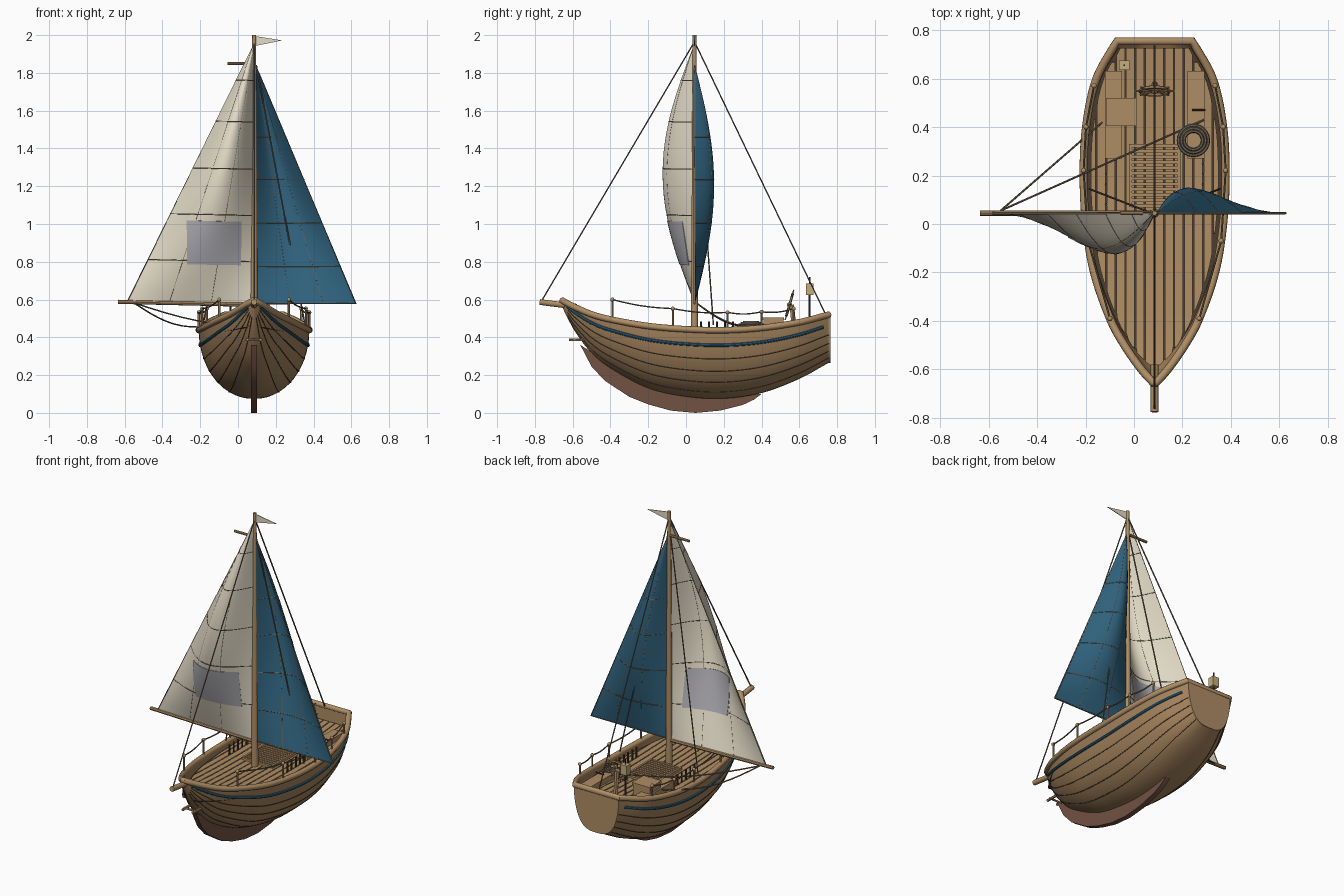
import bpy, bmesh
from math import sin, cos, pi, acos, radians
from mathutils import Vector, Matrix

if "Cube" in bpy.data.objects:
    bpy.data.objects.remove(bpy.data.objects["Cube"])

CX, MY = 0.085, 0.045          # hull centre line, mast position


def mat(name, r, g, b):
    m = bpy.data.materials.new(name)
    m.diffuse_color = (r, g, b, 1)
    m.use_nodes = True
    m.node_tree.nodes["Principled BSDF"].inputs["Base Color"].default_value = m.diffuse_color
    return m


HULL = mat("hull_wood", .36, .22, .105)
WOOD = mat("light_wood", .43, .27, .13)
DARK = mat("dark_wood", .07, .045, .028)
KEEL = mat("keel_wood", .17, .085, .055)
ROPE = mat("rope", .16, .13, .09)
SAIL = mat("canvas", .77, .71, .57)
BLUE = mat("blue", .03, .125, .21)
PATCH = mat("grey_cloth", .42, .41, .44)
BRASS = mat("lantern_brass", .55, .42, .2)


def finish(name, bm, material):
    bmesh.ops.remove_doubles(bm, verts=bm.verts, dist=1e-5)
    bmesh.ops.recalc_face_normals(bm, faces=bm.faces)
    me = bpy.data.meshes.new(name)
    bm.to_mesh(me)
    bm.free()
    me.materials.append(material)
    ob = bpy.data.objects.new(name, me)
    bpy.context.collection.objects.link(ob)
    return ob


def grid(name, rows, material, thick=0, offset=0):
    bm = bmesh.new()
    vs = [[bm.verts.new(p) for p in r] for r in rows]
    for a, b in zip(vs, vs[1:]):
        for i in range(len(a) - 1):
            bm.faces.new((a[i], a[i + 1], b[i + 1], b[i]))
    ob = finish(name, bm, material)
    if thick:
        m = ob.modifiers.new("thickness", 'SOLIDIFY')
        m.thickness, m.offset = thick, offset
    return ob


def box(name, lo, hi, material):
    lo, hi = Vector(lo), Vector(hi)
    bm = bmesh.new()
    bmesh.ops.create_cube(bm, size=1, matrix=Matrix.Translation((lo + hi) / 2) @ Matrix.Diagonal((*(hi - lo), 1)))
    return finish(name, bm, material)


def prism(name, pts, axis, w, material):
    # flat outline, pushed w both ways along axis
    bm = bmesh.new()
    d = Vector(axis) * w
    f = bm.faces.new([bm.verts.new(Vector(p) - d) for p in pts])
    g = bmesh.ops.extrude_face_region(bm, geom=[f])
    bmesh.ops.translate(bm, vec=d * 2, verts=[v for v in g["geom"] if isinstance(v, bmesh.types.BMVert)])
    return finish(name, bm, material)


def ball(name, p, r, material):
    bm = bmesh.new()
    bmesh.ops.create_uvsphere(bm, u_segments=10, v_segments=6, radius=r, matrix=Matrix.Translation(p))
    return finish(name, bm, material)


def tube(name, pts, r, material, cyclic=False, taper=None, res=1):
    cu = bpy.data.curves.new(name, 'CURVE')
    cu.dimensions = '3D'
    cu.bevel_depth, cu.bevel_resolution, cu.use_fill_caps = r, res, True
    s = cu.splines.new('POLY')
    s.points.add(len(pts) - 1)
    for i, p in enumerate(pts):
        s.points[i].co = (*p, 1)
        if taper:
            s.points[i].radius = 1 + (taper - 1) * i / (len(pts) - 1)
    s.use_cyclic_u = cyclic
    cu.materials.append(material)
    ob = bpy.data.objects.new(name, cu)
    bpy.context.collection.objects.link(ob)
    return ob


# Hull stations: y, keel z, sheer z, half beam, fullness
ST = [(-.655, .56, .595, .006, 1.2), (-.6, .45, .565, .055, 1.3), (-.5, .315, .522, .125, 1.25),
      (-.4, .235, .495, .18, 1.15), (-.2, .13, .46, .25, 1.05), (0, .085, .443, .283, 1),
      (.2, .075, .438, .293, .95), (.4, .105, .45, .283, .85), (.6, .18, .48, .24, .75),
      (.755, .265, .52, .155, .65)]


def station(y):
    i = max(k for k in range(len(ST) - 1) if ST[k][0] <= y or k == 0)
    a, b = ST[i], ST[i + 1]
    p, q = ST[max(i - 1, 0)], ST[min(i + 2, len(ST) - 1)]
    h = b[0] - a[0]
    t = (y - a[0]) / h
    out = []
    for k in range(1, 5):
        ma = (b[k] - p[k]) / (b[0] - p[0]) * h
        mb = (q[k] - a[k]) / (q[0] - a[0]) * h
        out.append((2*t**3 - 3*t*t + 1)*a[k] + (t**3 - 2*t*t + t)*ma + (3*t*t - 2*t**3)*b[k] + (t**3 - t*t)*mb)
    return out


def skin(y, a):
    k, s, b, e = station(y)
    x = b * abs(sin(a)) ** e * (1 if a >= 0 else -1)
    return Vector((CX + x, y, k + (s - k) * (1 - cos(a))))


def deck_z(y):
    return .417 + .35 * (station(y)[1] - .438)


YS = [-.655 + 1.41 * i / 48 for i in range(49)]
AS = [pi / 2 * i / 14 for i in range(-14, 15)]
grid("hull", [[skin(y, a) for a in AS] for y in YS], HULL, .014, -1)
prism("transom", [skin(.755, a) for a in AS], (0, 1, 0), .01, WOOD)
tube("gunwale", [skin(y, pi/2) for y in YS] + [skin(y, -pi/2) for y in reversed(YS)], .017, WOOD, True, res=3)
for s in (-1, 1):
    tube("blue_stripe", [skin(y, s * acos(.22)) for y in YS[1:-1]], .009, BLUE, res=2)
    for c in (.42, .6, .76, .9):
        tube("plank_seam", [skin(y, s * acos(c)) for y in YS[1:]], .0022, DARK)

# Keel fin
fin = [(-.56, .36), (-.5, .245), (-.43, .17), (-.3, .085), (-.2, .045), (-.08, .012), (.05, 0), (.18, .012),
       (.3, .042), (.36, .07), (.4, .1), (.3, .11), (.1, .1), (-.1, .12), (-.3, .2), (-.45, .29)]
prism("keel", [(CX, y, z) for y, z in fin], (1, 0, 0), .016, KEEL)

# Deck: dark base with planks laid on it
DY = [y for y in YS if -.62 < y < .75]
grid("deck_base", [[(CX + s * (station(y)[2] - .006), y, deck_z(y) - .008) for s in (-1, 1)] for y in DY], DARK)
for i in range(-7, 7):
    rows = []
    for y in DY:
        w = max(station(y)[2] - .03, 0)
        x0, x1 = (max(-w, min(w, v)) for v in (i * .04 + .003, i * .04 + .037))
        if x1 - x0 > .002:
            rows.append([(CX + x0, y, deck_z(y)), (CX + x1, y, deck_z(y))])
    if len(rows) > 1:
        grid("deck_plank", rows, WOOD, .007, 0)

# Hatch grating, benches and chest
for x in (-.015, .185):
    box("hatch_side", (x - .006, .07, .41), (x + .006, .33, .438), WOOD)
for i in range(12):
    y = .075 + i * .0225
    box("hatch_slat", (-.01, y - .007, .412), (.18, y + .007, .434), WOOD)
for x0, x1 in ((-.12, -.05), (.22, .29)):
    box("bench", (x0, .27, .415), (x1, .63, .462), WOOD)
box("chest", (-.11, .41, .42), (.005, .515, .495), WOOD)
box("chest_lid", (-.115, .405, .493), (.01, .52, .506), WOOD)
tube("bench_handle", [(.24, .47, .475), (.295, .47, .475)], .004, DARK)
for k in range(3):
    r = .062 - k * .012
    tube("rope_coil", [(.245 + r * cos(pi*i/12), .345 + r * sin(pi*i/12), .468 + .006*k) for i in range(24)],
         .007, ROPE, True)

# Mast, spars and pennant
tube("mast", [(CX, MY, .41), (CX, MY, 1.2), (CX, MY, 2)], .02, WOOD, taper=.5, res=3)
tube("boom", [(-.635, MY, .588), (.08, MY, .572)], .011, WOOD, res=2)
tube("short_yard", [(-.055, MY, 1.85), (CX, MY, 1.85)], .008, WOOD, res=2)
tube("bowsprit", [(CX, -.58, .562), (CX, -.775, .587)], .016, WOOD, res=3)
for s in (-1, 1):
    tube("bow_peg", [(CX + s * .035, -.62, .388), (CX + s * .035, -.5, .388)], .008, WOOD)
tube("bow_crossbar", [(CX - .045, -.59, .388), (CX + .045, -.59, .388)], .006, WOOD)
prism("pennant", [(.088, MY, 1.995), (.235, MY, 1.972), (.088, MY, 1.942)], (0, 1, 0), .002, SAIL)


# Sails: triangles with a billow
def make_sail(name, tack, clew, head, amp, material, seams):
    T, C, H = (Vector((x, MY, z)) for x, z in (tack, clew, head))

    def at(u, v):
        p = T.lerp(C, u).lerp(H, v)
        p.y += amp * sin(pi * u) * sin(pi * v)
        return p
    n = [i / 24 for i in range(25)]
    grid(name, [[at(u, v) for u in n] for v in n], material, .004)
    for z in seams:
        v = (z - tack[1]) / (head[1] - tack[1])
        tube(name + "_seam", [at(u, v) for u in n], .0035, ROPE)
    for u in (1 / 3, 2 / 3):
        tube(name + "_seam", [at(u, v) for v in n], .0025, ROPE)
    tube(name + "_edge_rope", [T, C, H], .005, ROPE, True)
    return at


main = make_sail("mainsail", (.08, .578), (-.585, .592), (.083, 1.95), -.167, SAIL, (.8, 1.045, 1.29, 1.54, 1.76))
make_sail("blue_sail", (.1, .578), (.625, .578), (.095, 1.84), .102, BLUE, (.775, 1.005, 1.235, 1.46))
rows = []
for i in range(9):
    v = (.785 + .23 * i / 8 - .583) / 1.367
    rows.append([main((.081 + .27 - .285 * j / 10) / (.667 * (1 - v)), v) for j in range(11)])
grid("sail_patch", rows, PATCH, .01)


# Standing rigging and sheets
def rope(name, a, b, sag=0, r=.004):
    a, b = Vector(a), Vector(b)
    tube(name, [a.lerp(b, i / 10) - Vector((0, 0, sag * sin(pi * i / 10))) for i in range(11)], r, ROPE)


rope("forestay", (CX, MY, 1.965), (CX, -.765, .592))
rope("backstay", (CX, MY, 1.965), (CX, .735, .53))
for s in (-1, 1):
    rope("shroud", (CX + s * .012, MY, 1.84), (CX + s * .27, .145, .465))
rope("sheet_left", (-.55, .055, .582), (-.13, .42, .46), .05)
rope("sheet_right", (-.55, .055, .582), (.29, .43, .465), .05)

# Guard rail posts, ropes and belaying pins
for s in (-1, 1):
    tops = []
    for y, z in ((-.39, .6), (-.07, .552), (.22, .532), (.4, .535), (.57, .552)):
        p = skin(y, s * pi / 2)
        top = Vector((p.x, y, z))
        tube("rail_post", [p, top], .006, WOOD)
        ball("post_knob", top, .011, WOOD)
        tops.append(top)
    for a, b in zip(tops, tops[1:]):
        rope("guard_rope", a, b, .01)
    for i in range(5):
        y = .08 + i * .042
        tube("belaying_pin", [(CX + s * .2, y, .41), (CX + s * .2, y, .485)], .006, DARK)

# Steering wheel, tilted aft, on a pedestal
wc = Vector((CX, .548, .572))
up = Vector((0, sin(radians(16)), cos(radians(16))))


def on_wheel(a, r):
    return wc + Vector((r * cos(a), 0, 0)) + up * (r * sin(a))


tube("wheel_rim", [on_wheel(pi * i / 14, .06) for i in range(28)], .007, WOOD, True)
for i in range(8):
    tube("wheel_spoke", [wc, on_wheel(pi * i / 4, .083)], .004, WOOD)
ball("wheel_hub", wc, .014, WOOD)
tube("wheel_pedestal", [(CX, .575, .42), wc + Vector((0, .012, 0))], .014, WOOD)

# Stern lantern
tube("lantern_post", [(-.04, .655, .43), (-.04, .655, .63)], .006, DARK)
box("lantern", (-.062, .635, .625), (-.018, .675, .685), BRASS)
tube("lantern_spike", [(-.04, .655, .68), (-.04, .655, .72)], .004, DARK)

# Curves to meshes, then smooth shading with sharp edges kept
bpy.ops.object.select_all(action='SELECT')
bpy.context.view_layer.objects.active = bpy.data.objects["mast"]
bpy.ops.object.convert(target='MESH')
bpy.ops.object.shade_smooth_by_angle(angle=radians(40))
